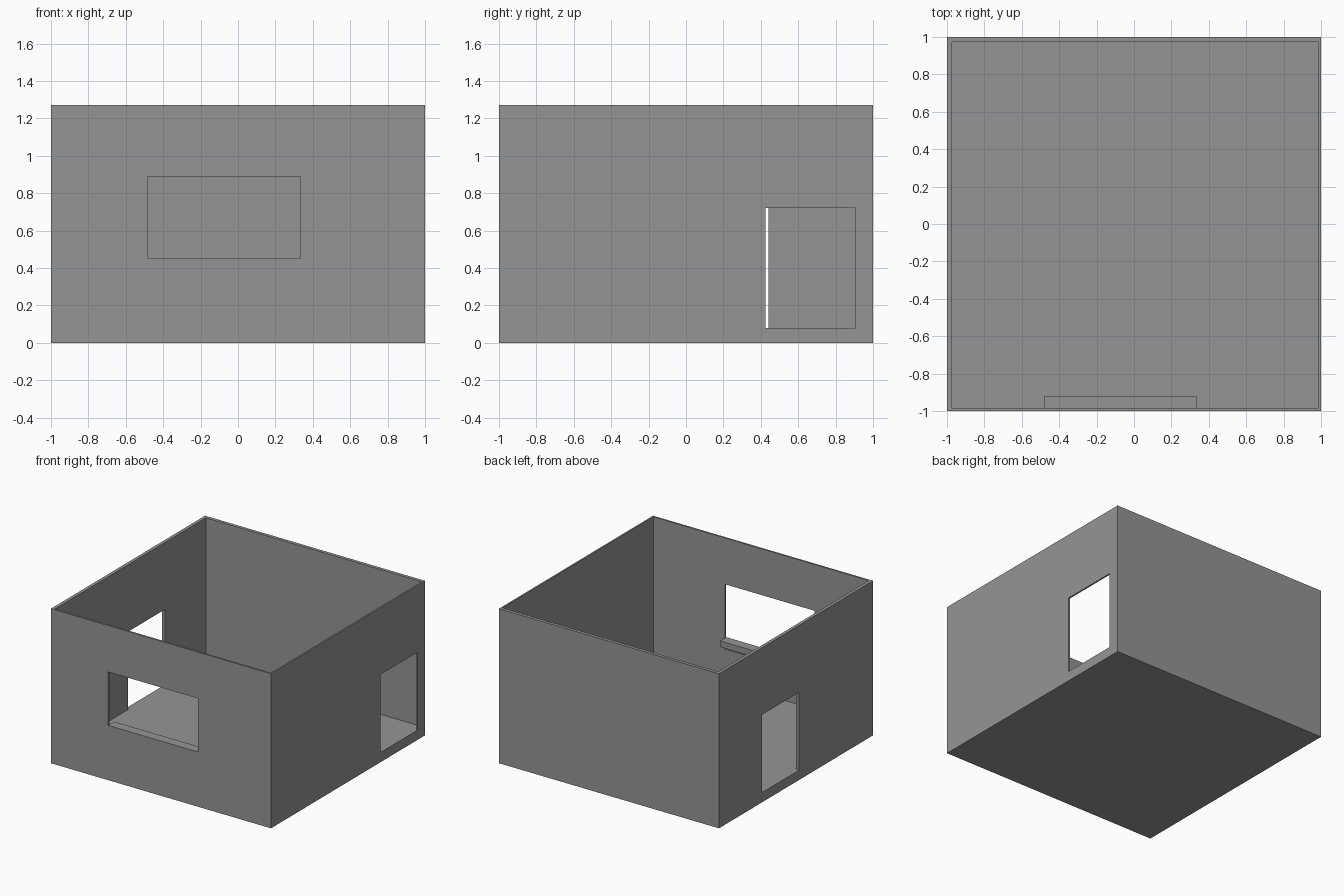
import bpy
import bmesh
from mathutils import Vector

if "Cube" in bpy.data.objects:
    bpy.data.objects.remove(bpy.data.objects["Cube"])

grey = bpy.data.materials.new("plain_grey")
grey.diffuse_color = (0.3, 0.3, 0.3, 1)
grey.use_nodes = True
grey.node_tree.nodes["Principled BSDF"].inputs["Base Color"].default_value = grey.diffuse_color


def box(name, lo, hi):
    """Axis-aligned box between two corners."""
    lo, hi = Vector(lo), Vector(hi)
    bm = bmesh.new()
    bmesh.ops.create_cube(bm, size=1)
    bmesh.ops.scale(bm, vec=hi - lo, verts=bm.verts)
    bmesh.ops.translate(bm, vec=(lo + hi) / 2, verts=bm.verts)
    mesh = bpy.data.meshes.new(name)
    bm.to_mesh(mesh)
    bm.free()
    obj = bpy.data.objects.new(name, mesh)
    bpy.context.collection.objects.link(obj)
    mesh.materials.append(grey)
    return obj


def cut(target, name, lo, hi):
    """Remove a box-shaped opening from the target."""
    cutter = box(name, lo, hi)
    cutter.hide_render = True
    cutter.hide_set(True)
    mod = target.modifiers.new(name, 'BOOLEAN')
    mod.operation = 'DIFFERENCE'
    mod.solver = 'EXACT'
    mod.object = cutter


# Open-topped room: outer block hollowed out, leaving floor and thin walls
FLOOR = 0.08
room = box("room_shell", (-1, -1, 0), (1, 1, 1.27))
cut(room, "interior_cutter", (-0.973, -0.985, FLOOR), (0.987, 0.973, 1.5))

# Front window and the two side doorways, level with the floor
cut(room, "window_cutter", (-0.48, -1.1, 0.45), (0.335, -0.95, 0.89))
cut(room, "right_door_cutter", (0.9, 0.425, FLOOR), (1.1, 0.905, 0.72))
cut(room, "left_door_cutter", (-1.1, -0.04, FLOOR), (-0.9, 0.44, 0.72))

# Window sill inside the front wall, with a thin apron below it
box("window_sill", (-0.48, -0.985, 0.40), (0.335, -0.92, 0.45))
box("sill_apron", (-0.48, -0.985, 0.36), (0.335, -0.976, 0.40))
